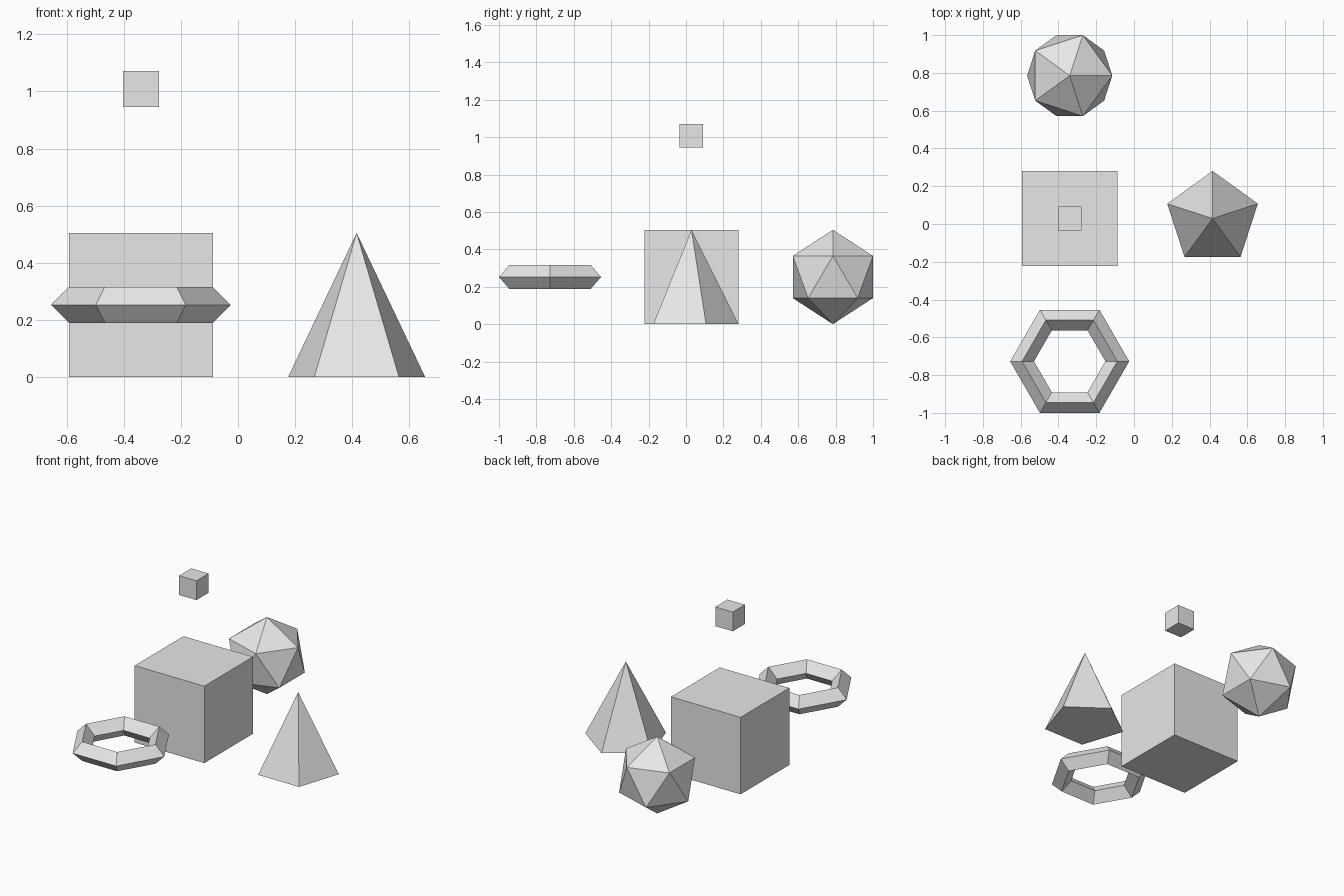
import bpy
import math

# Remove the default cube
default = bpy.data.objects.get("Cube")
if default:
    bpy.data.objects.remove(default, do_unlink=True)

U = 0.2521                     # half the side of the large cube
CX, CY, CZ = -0.3405, 0.0292, U

# Single light grey material
grey = bpy.data.materials.new("light_grey")
grey.use_nodes = True
grey.diffuse_color = (0.8, 0.8, 0.8, 1)
bsdf = next(n for n in grey.node_tree.nodes if n.type == 'BSDF_PRINCIPLED')
bsdf.inputs["Base Color"].default_value = grey.diffuse_color


def spot(x=0, y=0, z=0):
    """Position in large-cube half sides, measured from the large cube's centre."""
    return (CX + x * U, CY + y * U, CZ + z * U)


def finish(name):
    obj = bpy.context.object
    obj.name = obj.data.name = name
    obj.data.materials.clear()
    obj.data.materials.append(grey)
    bpy.ops.object.shade_flat()


# Large cube and the small cube floating above it
bpy.ops.mesh.primitive_cube_add(size=2 * U, location=spot())
finish("large_cube")
bpy.ops.mesh.primitive_cube_add(size=U / 2, location=spot(z=3))
finish("small_cube")

# Five-sided pyramid
bpy.ops.mesh.primitive_cone_add(vertices=5, radius1=U, radius2=0, depth=2 * U,
                                location=spot(x=3))
finish("pyramid")

# Twenty-sided ball
bpy.ops.mesh.primitive_ico_sphere_add(subdivisions=1, radius=U, location=spot(y=3))
finish("faceted_ball")

# Hexagonal ring with a diamond section
bpy.ops.mesh.primitive_torus_add(major_segments=6, minor_segments=4, major_radius=U,
                                 minor_radius=U / 4, location=spot(y=-3))
finish("hexagon_ring")
